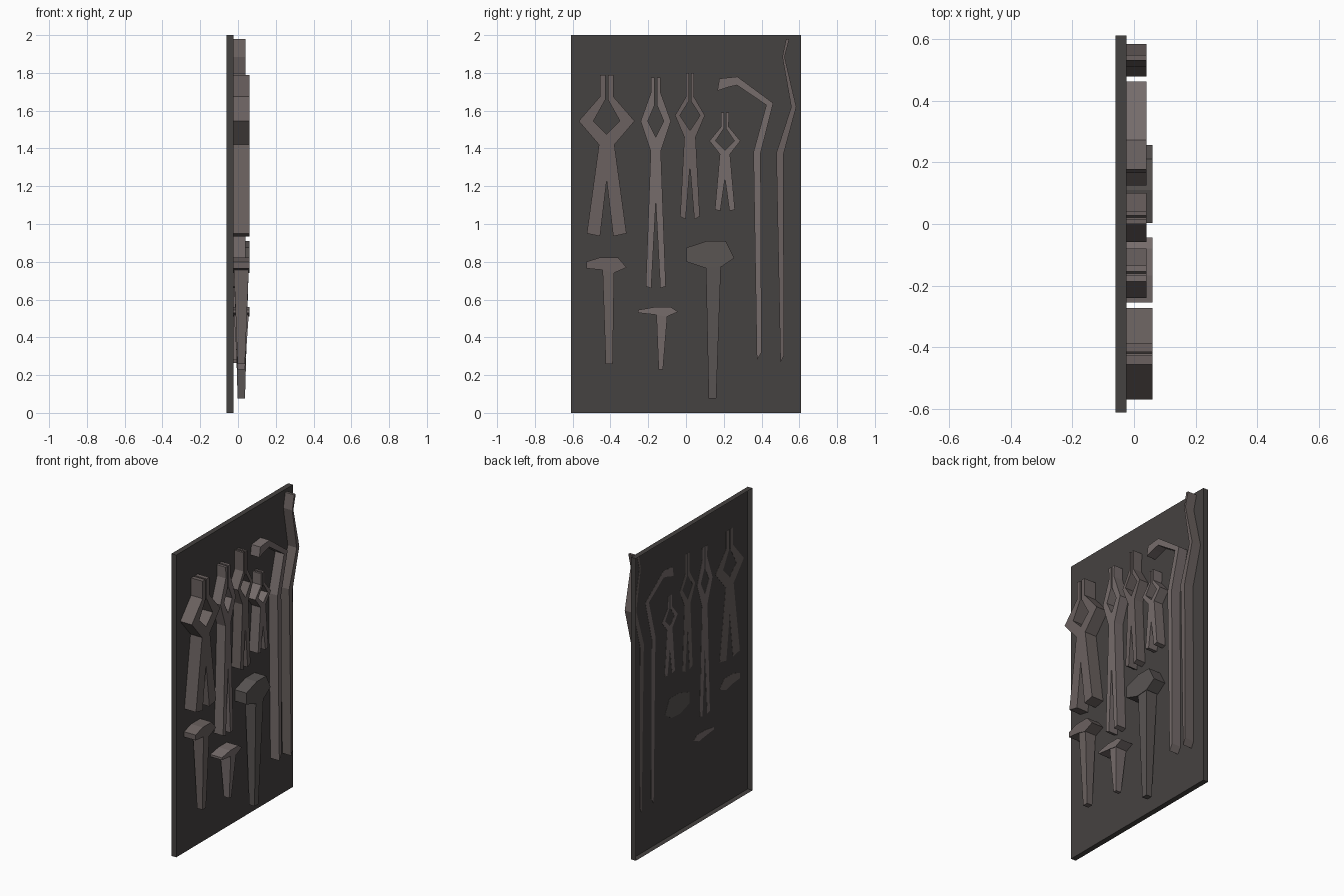
import bpy, bmesh

if "Cube" in bpy.data.objects:
    bpy.data.objects.remove(bpy.data.objects["Cube"])

BACK, MID, DEEP = -0.026, 0.04, 0.06


def material(name, r, g, b):
    m = bpy.data.materials.new(name)
    m.diffuse_color = (r, g, b, 1)
    m.use_nodes = True
    m.node_tree.nodes["Principled BSDF"].inputs["Base Color"].default_value = m.diffuse_color
    return m


DARK = material("dark_board", 0.06, 0.054, 0.052)
IRON = material("iron", 0.145, 0.12, 0.115)
PALE = material("pale_iron", 0.18, 0.15, 0.147)
DULL = material("dull_iron", 0.10, 0.089, 0.086)


def finish(name, bm, mat, y=0.0):
    bmesh.ops.recalc_face_normals(bm, faces=bm.faces)
    me = bpy.data.meshes.new(name)
    bm.to_mesh(me)
    bm.free()
    me.materials.append(mat)
    ob = bpy.data.objects.new(name, me)
    ob.location.y = y
    bpy.context.collection.objects.link(ob)
    return ob


def plate(points, front):
    """Profile in the (y, z) plane, extruded along x."""
    bm = bmesh.new()
    face = bm.faces.new([bm.verts.new((BACK, y, z)) for y, z in points])
    ext = bmesh.ops.extrude_face_region(bm, geom=[face], use_keep_orig=True)
    for v in ext["geom"]:
        if isinstance(v, bmesh.types.BMVert):
            v.co.x = front
    return bm


# Board: shallow tray open at the back
bm = bmesh.new()
bmesh.ops.create_cube(bm, size=1)
for v in bm.verts:
    v.co = (-0.06 if v.co.x < 0 else -0.025, v.co.y * 1.22, (v.co.z + 0.5) * 2)
bm.normal_update()
bmesh.ops.delete(bm, geom=[f for f in bm.faces if f.normal.x < -0.9], context='FACES')
finish("board", bm, DARK)


# Tongs: half profile mirrored about the centre line
def tongs(name, y, front, mat, jaw, neck, bulge, waist, foot_out, foot_in,
          crotch, hole_low, hole_side, hole_top):
    half = [(0.006, jaw[1]), jaw, neck, bulge, waist, foot_out, foot_in,
            (0, crotch), (0, hole_low), hole_side, (0.006, hole_top)]
    bm = plate(half, front)
    seam = [f for f in bm.faces if all(abs(v.co.y) < 1e-5 for v in f.verts)]
    bmesh.ops.delete(bm, geom=seam, context='FACES')
    ob = finish(name, bm, mat, y)
    mir = ob.modifiers.new("mirror", 'MIRROR')
    mir.use_axis = (False, True, False)


tongs("wide_tongs", -0.42, DEEP, IRON, (0.035, 1.79), (0.035, 1.675), (0.148, 1.545),
      (0.041, 1.42), (0.105, 0.95), (0.035, 0.935), 1.23, 1.475, (0.07, 1.545), 1.66)
tongs("long_tongs", -0.16, MID, PALE, (0.026, 1.775), (0.024, 1.70), (0.08, 1.545),
      (0.027, 1.385), (0.053, 0.67), (0.024, 0.66), 1.11, 1.46, (0.042, 1.545), 1.63)
tongs("narrow_tongs", 0.021, MID, IRON, (0.021, 1.80), (0.02, 1.675), (0.079, 1.575),
      (0.03, 1.46), (0.052, 1.04), (0.023, 1.025), 1.305, 1.495, (0.053, 1.575), 1.65)
tongs("small_tongs", 0.206, MID, PALE, (0.021, 1.59), (0.02, 1.515), (0.082, 1.44),
      (0.027, 1.37), (0.053, 1.075), (0.024, 1.07), 1.24, 1.39, (0.05, 1.44), 1.505)

# Bent bars
finish("hooked_poker", plate([
    (0.166, 1.705), (0.177, 1.77), (0.272, 1.78), (0.462, 1.64), (0.395, 1.375),
    (0.40, 0.32), (0.375, 0.28), (0.357, 1.38), (0.425, 1.63), (0.27, 1.735),
    (0.225, 1.725)], MID), PALE)
finish("crooked_poker", plate([
    (0.53, 1.98), (0.547, 1.98), (0.522, 1.885), (0.584, 1.62), (0.515, 1.365),
    (0.52, 0.305), (0.50, 0.265), (0.478, 1.375), (0.557, 1.62), (0.51, 1.885)], MID), IRON)


# Hammers: flat head plus a handle tapering downwards
def hammer(name, head, top, bottom, mat):
    finish(name + "_head", plate(head, DEEP), mat)
    bm = bmesh.new()
    bmesh.ops.create_cube(bm, size=1)
    for v in bm.verts:
        y0, y1, z = top if v.co.z > 0 else bottom
        x0, x1 = (-0.022, 0.057) if v.co.z > 0 else (-0.002, 0.037)
        v.co = (x0 if v.co.x < 0 else x1, y0 if v.co.y < 0 else y1, z)
    finish(name + "_handle", bm, mat)


hammer("medium_hammer", [(-0.528, 0.80), (-0.455, 0.823), (-0.36, 0.823), (-0.315, 0.77),
       (-0.383, 0.74), (-0.445, 0.757), (-0.528, 0.765)],
       (-0.442, -0.38, 0.765), (-0.425, -0.388, 0.26), IRON)
hammer("small_hammer", [(-0.254, 0.545), (-0.167, 0.56), (-0.08, 0.56), (-0.043, 0.535),
       (-0.10, 0.51), (-0.15, 0.518), (-0.254, 0.53)],
       (-0.157, -0.098, 0.525), (-0.145, -0.122, 0.23), PALE)
hammer("large_hammer", [(0.003, 0.875), (0.11, 0.91), (0.21, 0.91), (0.256, 0.82),
       (0.19, 0.775), (0.10, 0.768), (0.003, 0.80)],
       (0.105, 0.185, 0.785), (0.12, 0.16, 0.075), DULL)
